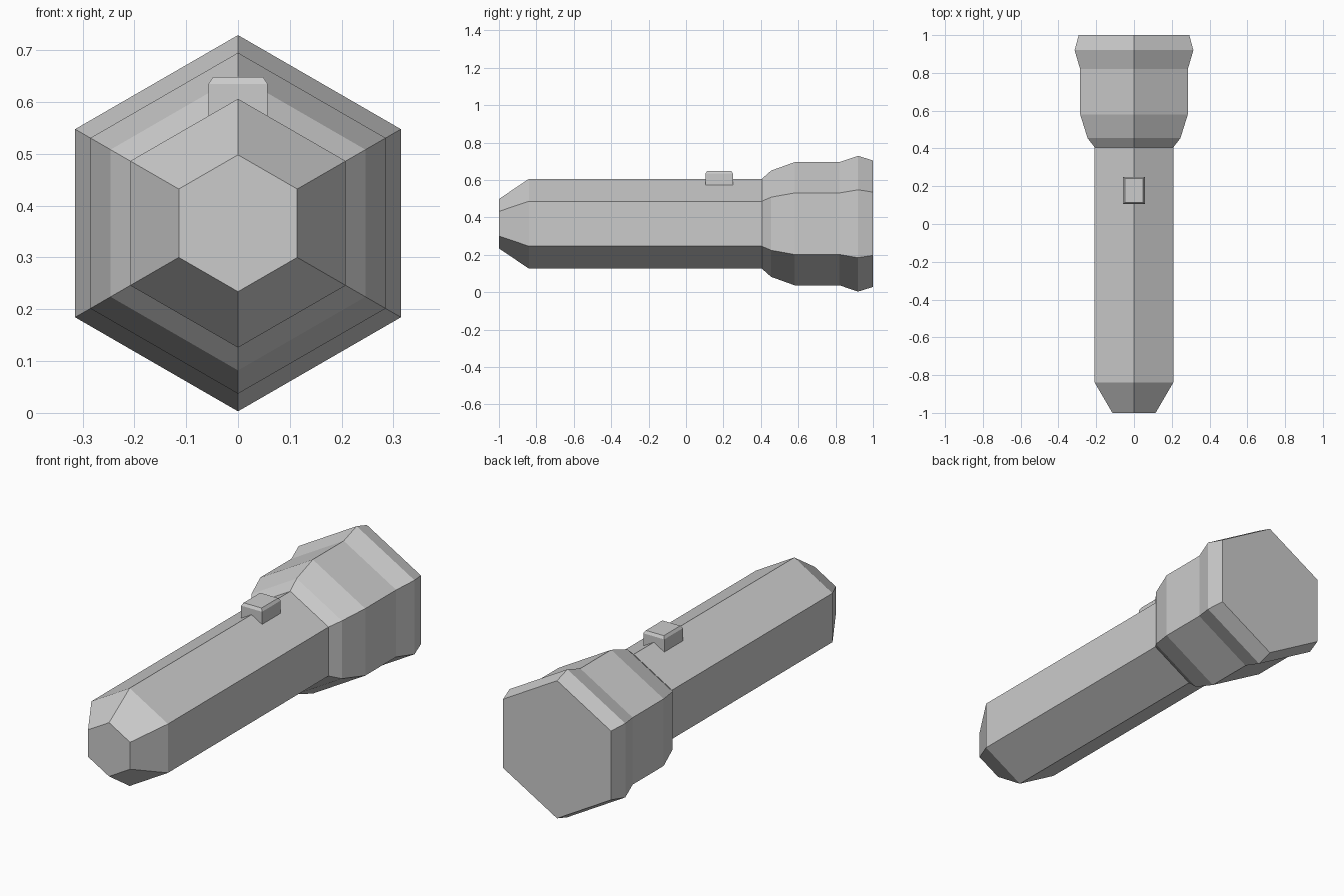
import bpy, bmesh, math

if "Cube" in bpy.data.objects:
    bpy.data.objects.remove(bpy.data.objects["Cube"])

AXIS_Z = 0.366


def finish(bm, name):
    bmesh.ops.recalc_face_normals(bm, faces=bm.faces)
    me = bpy.data.meshes.new(name)
    bm.to_mesh(me)
    bm.free()
    ob = bpy.data.objects.new(name, me)
    bpy.context.collection.objects.link(ob)
    return ob


def hex_loft(name, profile):
    """Closed six-sided loft along y from (y, corner radius) pairs, corner up."""
    bm = bmesh.new()
    rings = []
    for y, r in profile:
        angles = [math.radians(90 + 60 * i) for i in range(6)]
        rings.append([bm.verts.new((r * math.cos(a), y, AXIS_Z + r * math.sin(a)))
                      for a in angles])
    for a, b in zip(rings, rings[1:]):
        for i in range(6):
            j = (i + 1) % 6
            bm.faces.new((a[i], a[j], b[j], b[i]))
    bm.faces.new(rings[0])
    bm.faces.new(rings[-1])
    return finish(bm, name)


# Handle with tapered tail
hex_loft("handle", [(-1.0, 0.132), (-0.84, 0.24), (0.405, 0.24)])

# Flared lamp head with rim
hex_loft("lamp_head", [(0.405, 0.24), (0.455, 0.284), (0.58, 0.329),
                       (0.82, 0.329), (0.92, 0.363), (1.0, 0.338)])

# Slide switch: box with a chamfered top edge
bm = bmesh.new()
bmesh.ops.create_cube(bm, size=1.0)
for v in bm.verts:
    v.co.x *= 0.114
    v.co.y = 0.1775 + v.co.y * 0.145
    v.co.z = 0.635 if v.co.z > 0 else 0.572
top = max(bm.faces, key=lambda f: f.calc_center_median().z)
bmesh.ops.inset_region(bm, faces=[top], thickness=0.012, depth=0.0)
for v in top.verts:
    v.co.z = 0.648
finish(bm, "switch")
